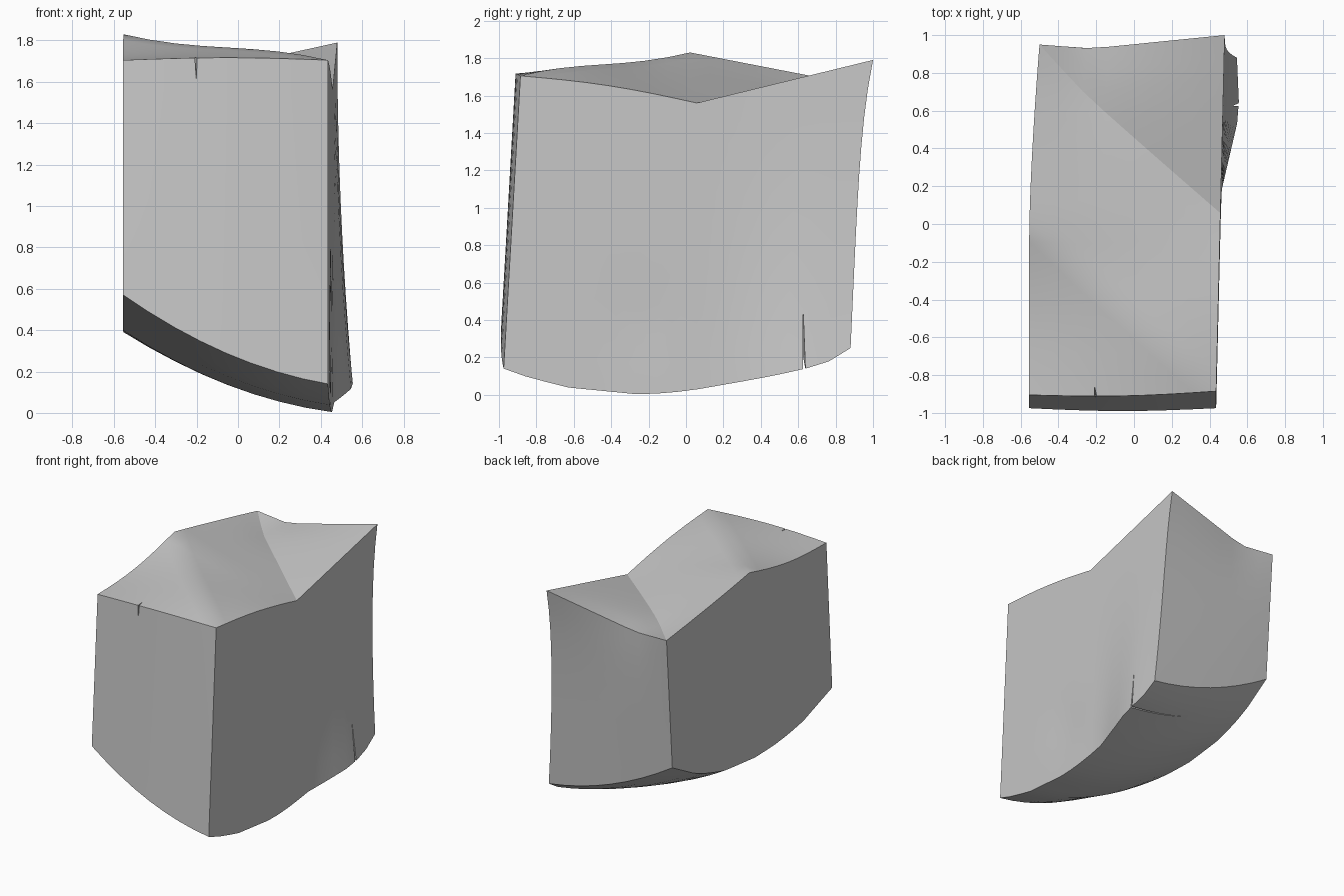
import bpy, bmesh, math
from mathutils import Vector

cube = bpy.data.objects.get("Cube")
if cube:
    bpy.data.objects.remove(cube, do_unlink=True)

N, M, H = 8, 16, 10          # divisions across, along and up


def mix(a, b, t):
    return a + (b - a) * t


def curve(knots, t):
    """Piecewise linear value through (position, value) knots."""
    for (a, p), (b, q) in zip(knots, knots[1:]):
        if t <= b:
            return mix(p, q, (t - a) / (b - a))
    return knots[-1][1]


# Lower rims of the two long sides, front to back
RIM_HIGH = [(0, .57), (.2, .44), (.35, .40), (.5, .39), (.7, .42), (.85, .5), (1, .65)]
RIM_LOW = [(0, .14), (.06, .10), (.18, .04), (.4, 0), (.53, .02),
           (.73, .085), (.85, .13), (.93, .17), (1, .25)]
FLARE = [(0, 0), (.62, 0), (.84, .085), (1, .065)]       # low bulge of the right wall
SAG = [(0, 0), (.28, 1), (1, 0)]                         # dip in the rear top edge


def bottom_z(u, v):
    bulge = .26 * u * (1 - u)
    return max(0, mix(curve(RIM_HIGH, v), curve(RIM_LOW, v), u) - bulge)


def top_z(u, v):
    ridge = mix(1.83, 1.56, u)
    if v <= .5:                                  # front half, folded corner to corner
        s = 2 * v
        if s <= 1 - u:
            z = 1.705 + s * (1.83 - 1.705)
        else:
            z = ridge + (1 - s) * (1.705 - 1.56)
        lip = .012 * math.sin(math.pi * u) * (1 - s)
        return z + lip + mix(-.035, .02, u) * math.sin(math.pi * s)
    s = 2 * v - 1
    if s <= 1 - u:                               # slope down to the back corner
        z = ridge + s * (1.65 - 1.83)
    else:                                        # raised back triangle
        z = mix(1.65, 1.79, u) + (1 - s) * (1.56 - 1.79)
    return z - .055 * curve(SAG, u) * s ** 4


def point(u, v, w):
    left = -.555 + .055 * max(0, v - .45) ** 1.5 / .41
    right = mix(.435, .48, v) + curve(FLARE, v) * (1 - w) ** 2
    front = mix(-.975, mix(-.905, -.885, u), w) - .015 * math.sin(math.pi * u)
    back = .88 + .07 * w + .05 * u * w ** 5 - .035 * curve(SAG, u) * w ** 5
    z = mix(bottom_z(u, v), top_z(u, v), w)
    y = mix(front, back, v)
    dent = .012 * math.exp(-((y + .24) ** 2 + (z - .4) ** 2) * 30)
    return Vector((mix(left, right, u) - dent * u ** 4, y, z))


# Block body: six grid patches welded along their borders
bm = bmesh.new()


def patch(place, na, nb):
    grid = [[bm.verts.new(place(a / na, b / nb)) for b in range(nb + 1)]
            for a in range(na + 1)]
    for a in range(na):
        for b in range(nb):
            p, q = grid[a][b], grid[a + 1][b]
            r, s = grid[a + 1][b + 1], grid[a][b + 1]
            bm.faces.new((p, q, s))
            bm.faces.new((q, r, s))


patch(lambda u, v: point(u, v, 1), N, M)
patch(lambda u, v: point(u, v, 0), N, M)
for side in (0, 1):
    patch(lambda u, w: point(u, side, w), N, H)
    patch(lambda v, w: point(side, v, w), M, H)
bmesh.ops.remove_doubles(bm, verts=bm.verts, dist=.0005)
bmesh.ops.recalc_face_normals(bm, faces=bm.faces)
mesh = bpy.data.meshes.new("stone_block")
bm.to_mesh(mesh)
bm.free()
block = bpy.data.objects.new("stone_block", mesh)
bpy.context.collection.objects.link(block)

gray = bpy.data.materials.new("plain_gray")
gray.use_nodes = True
gray.diffuse_color = (.57, .57, .57, 1)
gray.node_tree.nodes["Principled BSDF"].inputs["Base Color"].default_value = (.57, .57, .57, 1)
mesh.materials.append(gray)


# Thin cracks: flat tetrahedra, widest at the mouth, closing along tip to deep end
def crack(name, tip, deep, mouth, width):
    tip, deep, mouth = Vector(tip), Vector(deep), Vector(mouth)
    across = (tip - mouth).cross(deep - mouth).normalized() * width / 2
    wedge = bmesh.new()
    corners = [wedge.verts.new(p) for p in (tip, deep, mouth - across, mouth + across)]
    for i in range(4):
        wedge.faces.new(corners[:i] + corners[i + 1:])
    bmesh.ops.recalc_face_normals(wedge, faces=wedge.faces)
    data = bpy.data.meshes.new(name)
    wedge.to_mesh(data)
    wedge.free()
    data.materials.append(gray)
    cutter = bpy.data.objects.new(name, data)
    cutter.hide_render = True
    bpy.context.collection.objects.link(cutter)
    cut = block.modifiers.new(name, 'BOOLEAN')
    cut.operation, cut.solver, cut.object = 'DIFFERENCE', 'EXACT', cutter
    return cutter


cutters = [crack("side_crack", (.515, .625, .49), (.0, .62, .24), (.60, .635, .02), .018),
           crack("front_crack", (-.20, -.925, 1.59), (-.21, -.85, 1.74), (-.20, -.95, 1.78), .025)]
bpy.context.view_layer.update()
result = block.evaluated_get(bpy.context.evaluated_depsgraph_get())
block_mesh = bpy.data.meshes.new_from_object(result)
block.modifiers.clear()
block.data = block_mesh
for cutter in cutters:
    bpy.data.objects.remove(cutter, do_unlink=True)

# Soft faces with sharp borders
bpy.ops.object.select_all(action='DESELECT')
block.select_set(True)
bpy.context.view_layer.objects.active = block
bpy.ops.object.shade_smooth_by_angle(angle=math.radians(26))
